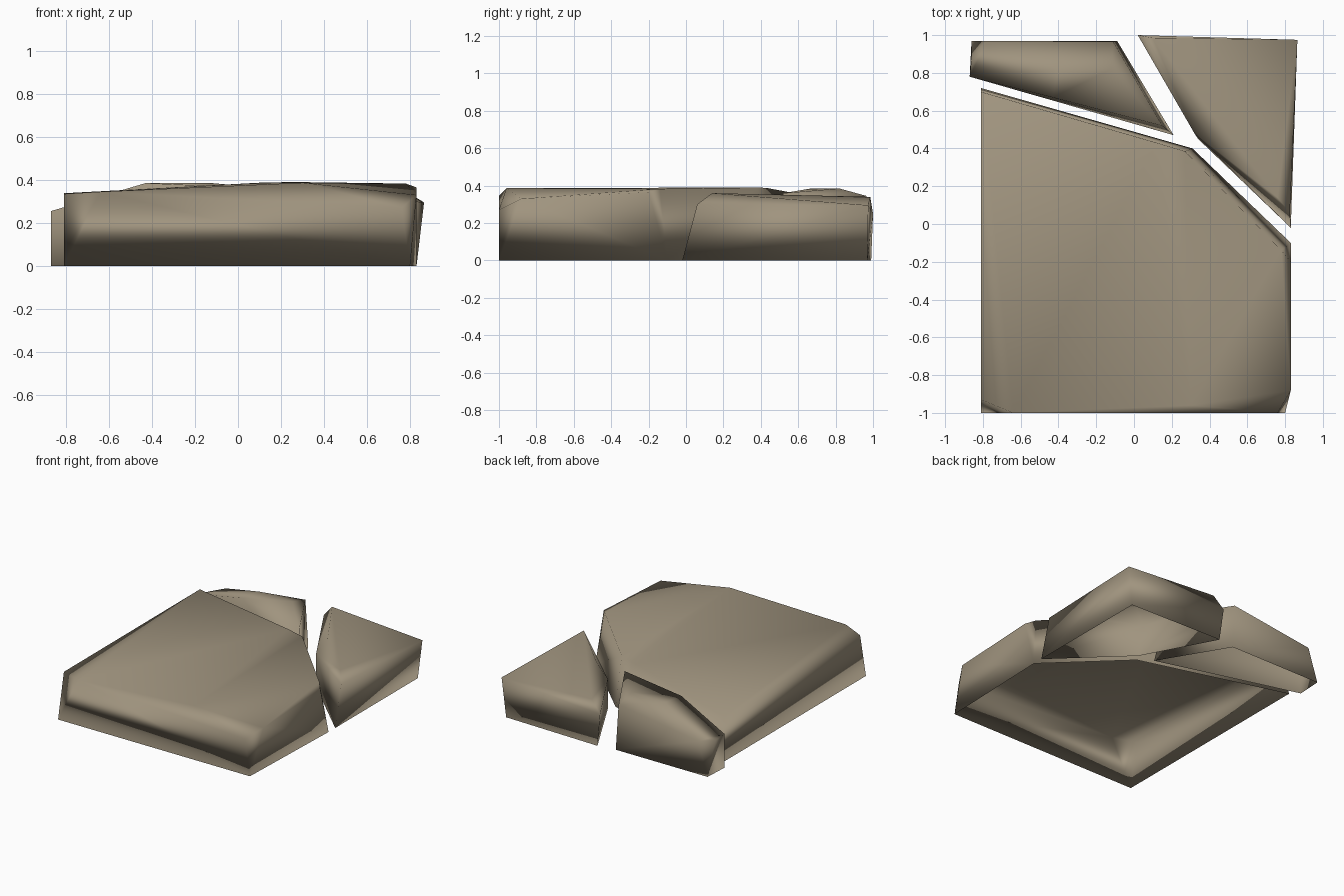
import bpy, bmesh
from mathutils import Vector

if "Cube" in bpy.data.objects:
    bpy.data.objects.remove(bpy.data.objects["Cube"])

stone = bpy.data.materials.new("tan stone")
stone.diffuse_color = (0.35, 0.295, 0.21, 1)
stone.use_nodes = True
stone.node_tree.nodes["Principled BSDF"].inputs["Base Color"].default_value = stone.diffuse_color


def slab(name, base, upper):
    """Chipped paving stone: convex rock from base outline and upper corners, open underneath."""
    bm = bmesh.new()
    for p in [(x, y, 0) for x, y in base] + upper:
        bm.verts.new(p)
    res = bmesh.ops.convex_hull(bm, input=bm.verts)
    loose = [v for v in bm.verts if not v.link_faces]
    bmesh.ops.delete(bm, geom=loose, context='VERTS')
    bmesh.ops.recalc_face_normals(bm, faces=bm.faces)
    # soft rounded shading, weighted by face area while the underside still exists
    soft = {}
    for v in bm.verts:
        n = sum((f.normal * f.calc_area() for f in v.link_faces), Vector())
        soft[tuple(round(c, 3) for c in v.co)] = n.normalized()
    under = [f for f in bm.faces if all(v.co.z < 0.001 for v in f.verts)]
    bmesh.ops.delete(bm, geom=under, context='FACES')
    for f in bm.faces:
        f.smooth = True
    me = bpy.data.meshes.new(name)
    bm.to_mesh(me)
    bm.free()
    me.materials.append(stone)
    me.normals_split_custom_set_from_vertices(
        [soft[tuple(round(c, 3) for c in v.co)] for v in me.vertices])
    ob = bpy.data.objects.new(name, me)
    bpy.context.collection.objects.link(ob)
    return ob


# large slab at the front
slab("large_slab",
     [(-.81, -1), (.80, -1), (.83, -.10), (.31, .40), (-.81, .72)],
     [(-.81, -.93, .335), (-.64, -1, .345), (.76, -1, .27), (.3, -.96, .387),
      (.83, -.88, .33), (.83, -.2, .365), (.78, -.14, .383), (.27, .385, .39),
      (.12, .43, .388), (-.81, .70, .338)])

# triangular slab at the back right
slab("right_slab",
     [(.83, -.02), (.83, .97), (.05, .99), (.34, .45)],
     [(.02, 1.0, .25), (.10, .985, .34), (.32, .48, .24), (.40, .50, .35),
      (.76, .14, .36), (.825, .06, .30), (.865, .975, .295)])

# narrow slab at the back left
slab("left_slab",
     [(-.86, .97), (-.09, .97), (.21, .47), (-.87, .78)],
     [(-.86, .88, .24), (-.78, .97, .25), (-.87, .78, .255), (-.43, .67, .385),
      (-.40, .82, .385), (-.12, .82, .385), (-.11, .965, .345), (.15, .52, .36)])
